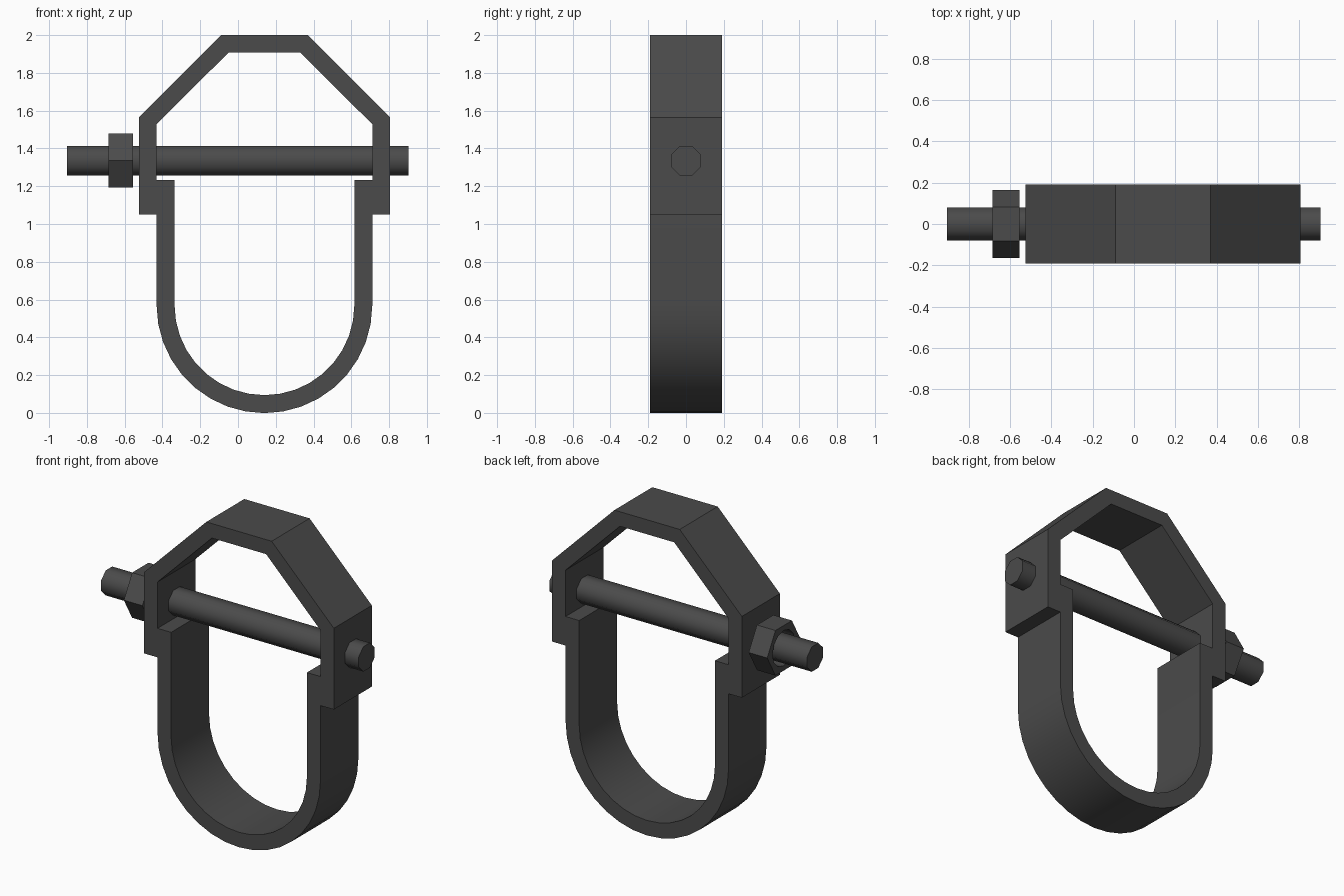
import bpy, bmesh, math

if "Cube" in bpy.data.objects:
    bpy.data.objects.remove(bpy.data.objects["Cube"])

CX = 0.14      # centre of the hanger
HALF = 0.19    # half width of the straps
BOLT_Z = 1.335

# dark steel colour
steel = bpy.data.materials.new("dark_steel")
steel.diffuse_color = (0.07, 0.07, 0.07, 1.0)
steel.use_nodes = True
steel.node_tree.nodes["Principled BSDF"].inputs["Base Color"].default_value = steel.diffuse_color


def finish(bm, name, smooth=None):
    bmesh.ops.recalc_face_normals(bm, faces=bm.faces)
    mesh = bpy.data.meshes.new(name)
    bm.to_mesh(mesh)
    bm.free()
    mesh.materials.append(steel)
    ob = bpy.data.objects.new(name, mesh)
    bpy.context.collection.objects.link(ob)
    if smooth:
        bpy.ops.object.select_all(action='DESELECT')
        ob.select_set(True)
        bpy.context.view_layer.objects.active = ob
        bpy.ops.object.shade_smooth_by_angle(angle=math.radians(smooth))
    return ob


def strap(name, outer, inner, smooth=None):
    """Open band between two matching (x, z) paths, with the given width."""
    bm = bmesh.new()
    rings = [[bm.verts.new((CX + p[0], y, p[1])) for p, y in
              ((o, -HALF), (o, HALF), (i, HALF), (i, -HALF))]
             for o, i in zip(outer, inner)]
    for a, b in zip(rings, rings[1:]):
        for k in range(4):
            n = (k + 1) % 4
            bm.faces.new((a[k], a[n], b[n], b[k]))
    bm.faces.new(rings[0])
    bm.faces.new(rings[-1])
    return finish(bm, name, smooth)


def mirrored(half):
    return half + [(-x, z) for x, z in reversed(half)]


# upper yoke
strap("upper_yoke",
      mirrored([(-0.665, 1.05), (-0.665, 1.565), (-0.229, 2.0)]),
      mirrored([(-0.571, 1.05), (-0.571, 1.528), (-0.19, 1.908)]))


# lower U strap
def u_path(r, top=1.234, zc=0.57, n=18):
    arc = [(-r * math.cos(math.pi * i / n), zc - r * math.sin(math.pi * i / n))
           for i in range(n + 1)]
    return [(-r, top)] + arc + [(r, top)]


strap("lower_strap", u_path(0.571), u_path(0.476), 30)


# bolt and nut: prisms along x, optionally with a round hole
def prism(name, x0, x1, radii, turn=0.0, hole=None, smooth=None):
    bm = bmesh.new()
    sides = len(radii)

    def ring(x, rs):
        return [bm.verts.new((x, r * math.cos(turn + math.tau * i / sides),
                              BOLT_Z + r * math.sin(turn + math.tau * i / sides)))
                for i, r in enumerate(rs)]

    def bridge(a, b):
        for i in range(sides):
            j = (i + 1) % sides
            bm.faces.new((a[i], a[j], b[j], b[i]))

    a, b = ring(x0, radii), ring(x1, radii)
    bridge(a, b)
    if hole:
        c, d = ring(x0, [hole] * sides), ring(x1, [hole] * sides)
        bridge(a, c)
        bridge(b, d)
        bridge(c, d)
    else:
        bm.faces.new(a)
        bm.faces.new(b)
    return finish(bm, name, smooth)


prism("cross_bolt", -0.905, 0.902, [0.0855] * 8, math.pi / 8, smooth=50)
# hexagon with edge midpoints, so that the hole can be rounder
prism("nut", -0.685, -0.555, [0.165, 0.165 * math.cos(math.pi / 6)] * 6,
      hole=0.112, smooth=35)
